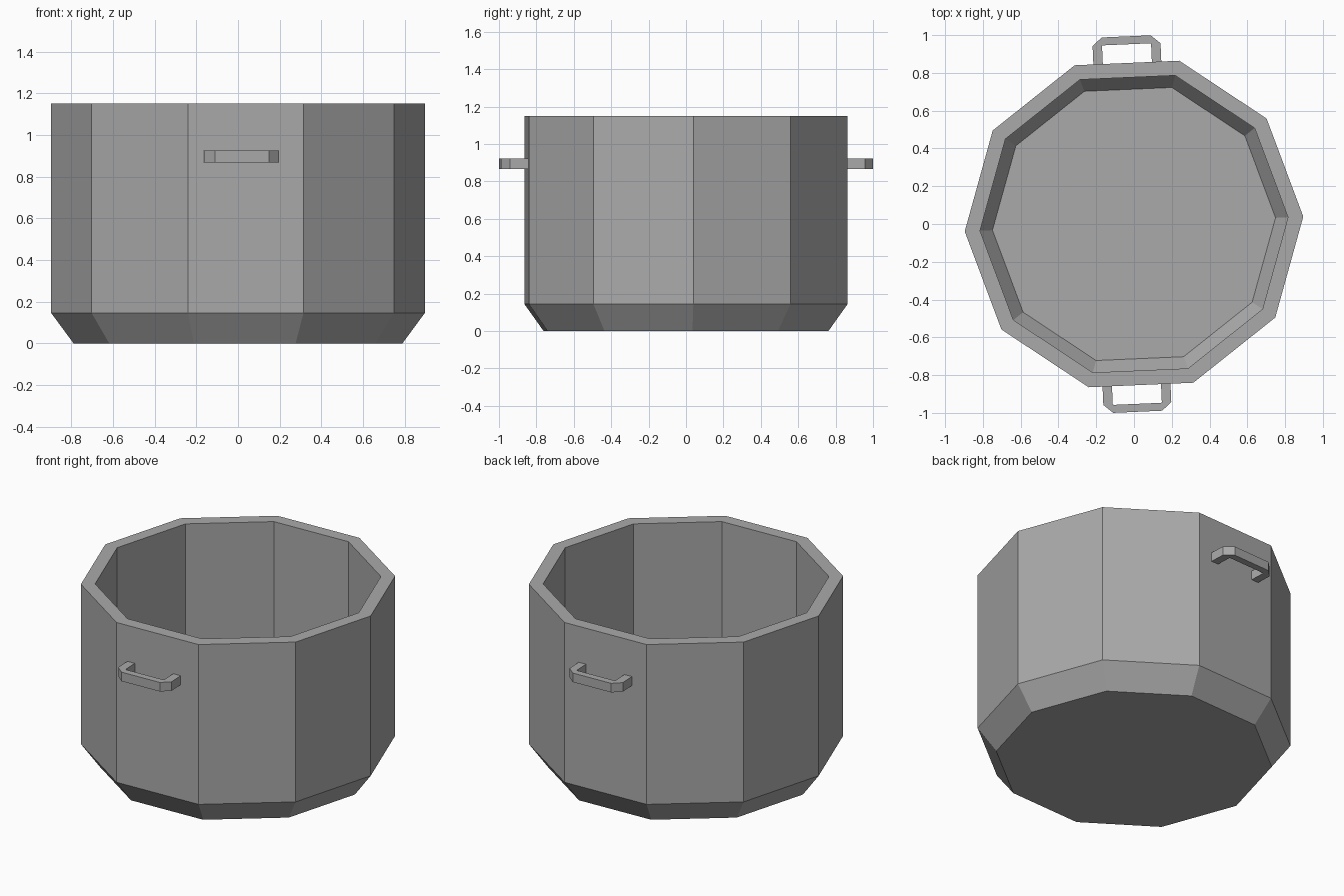
import bpy, bmesh, math
from mathutils import Matrix

cube = bpy.data.objects.get("Cube")
if cube:
    bpy.data.objects.remove(cube, do_unlink=True)

SIDES = 10
TURN = math.radians(2.5)

metal = bpy.data.materials.new("grey_metal")
metal.use_nodes = True
GREY = (0.4, 0.4, 0.4, 1)
metal.diffuse_color = GREY
metal.node_tree.nodes["Principled BSDF"].inputs["Base Color"].default_value = GREY


def finish(bm, name):
    bmesh.ops.recalc_face_normals(bm, faces=bm.faces)
    mesh = bpy.data.meshes.new(name)
    bm.to_mesh(mesh)
    bm.free()
    mesh.materials.append(metal)
    obj = bpy.data.objects.new(name, mesh)
    bpy.context.collection.objects.link(obj)
    return obj


# Pot body: ten-sided profile from outer base, over the rim, to inner floor
def pot_body():
    profile = [(0.79, 0), (0.897, 0.145), (0.897, 1.15),
               (0.816, 1.15), (0.816, 0.169), (0.75, 0.077)]
    bm = bmesh.new()
    rings = []
    for r, z in profile:
        angles = [TURN + math.tau * i / SIDES for i in range(SIDES)]
        rings.append([bm.verts.new((r * math.cos(a), r * math.sin(a), z)) for a in angles])
    for low, high in zip(rings, rings[1:]):
        for i in range(SIDES):
            j = (i + 1) % SIDES
            bm.faces.new((low[i], low[j], high[j], high[i]))
    bm.faces.new(rings[0])
    bm.faces.new(rings[-1])
    return finish(bm, "pot_body")


# Bracket handle: inner and outer half outlines mirrored, then extruded upward
def handle(name, shift, angle):
    outer = [(0.18, 0.84), (0.18, 0.95), (0.13, 0.994)]
    inner = [(0.13, 0.84), (0.13, 0.95), (0.125, 0.952)]
    outer += [(-u, d) for u, d in reversed(outer)]
    inner += [(-u, d) for u, d in reversed(inner)]
    bm = bmesh.new()
    a, b = [[bm.verts.new((u + shift, -d, 0.867)) for u, d in line] for line in (outer, inner)]
    for i in range(len(a) - 1):
        bm.faces.new((a[i], a[i + 1], b[i + 1], b[i]))
    top = bmesh.ops.extrude_face_region(bm, geom=bm.faces[:])["geom"]
    bmesh.ops.translate(bm, vec=(0, 0, 0.057),
                        verts=[g for g in top if isinstance(g, bmesh.types.BMVert)])
    bmesh.ops.transform(bm, matrix=Matrix.Rotation(angle, 4, "Z"), verts=bm.verts)
    return finish(bm, name)


pot_body()
handle("front_handle", -0.024, TURN)
handle("back_handle", -0.002, TURN + math.pi)
